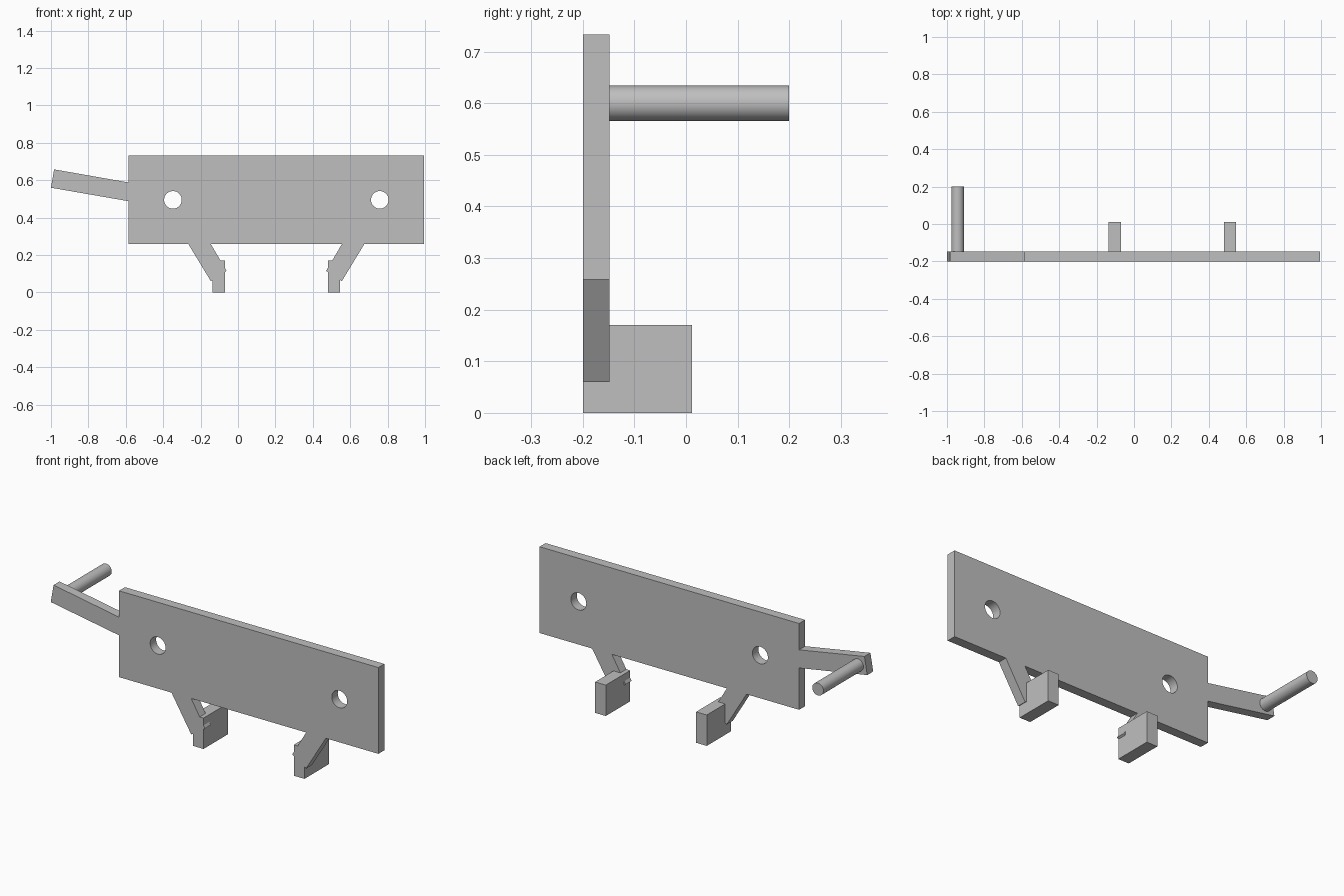
import bpy, bmesh, math
from mathutils import Matrix, Vector

cube = bpy.data.objects.get("Cube")
if cube:
    bpy.data.objects.remove(cube, do_unlink=True)

GREY = (0.52, 0.52, 0.52, 1)
metal = bpy.data.materials.new("plain grey")
metal.use_nodes = True
metal.diffuse_color = GREY
metal.node_tree.nodes["Principled BSDF"].inputs["Base Color"].default_value = GREY

FRONT, BACK = -0.2, -0.148   # thickness of the flat parts
CENTRE = 0.205               # mirror line of plate, holes and feet


def finish(name, bm):
    bmesh.ops.recalc_face_normals(bm, faces=bm.faces)
    mesh = bpy.data.meshes.new(name)
    bm.to_mesh(mesh)
    bm.free()
    mesh.materials.append(metal)
    obj = bpy.data.objects.new(name, mesh)
    bpy.context.collection.objects.link(obj)
    return obj


def extrude(name, profile, y0=FRONT, y1=BACK):
    """Extrude an (x, z) outline along y."""
    bm = bmesh.new()
    face = bm.faces.new([bm.verts.new((x, y0, z)) for x, z in profile])
    moved = bmesh.ops.extrude_face_region(bm, geom=[face])["geom"]
    verts = [v for v in moved if isinstance(v, bmesh.types.BMVert)]
    bmesh.ops.translate(bm, verts=verts, vec=(0, y1 - y0, 0))
    return finish(name, bm)


def rod(name, x, z, radius, y0, y1):
    """Round bar along y."""
    bm = bmesh.new()
    place = Matrix.Translation(Vector((x, (y0 + y1) / 2, z))) @ Matrix.Rotation(math.pi / 2, 4, "X")
    bmesh.ops.create_cone(bm, cap_ends=True, segments=48, radius1=radius,
                          radius2=radius, depth=y1 - y0, matrix=place)
    return finish(name, bm)


def smooth(obj):
    bpy.ops.object.select_all(action="DESELECT")
    obj.select_set(True)
    bpy.context.view_layer.objects.active = obj
    bpy.ops.object.shade_smooth_by_angle(angle=math.radians(30))


# Main plate with two round holes
plate = extrude("main_plate", [(CENTRE - 0.79, 0.258), (CENTRE + 0.79, 0.258),
                               (CENTRE + 0.79, 0.733), (CENTRE - 0.79, 0.733)])
for side in (-1, 1):
    cutter = rod("hole_cutter", CENTRE + side * 0.553, 0.495, 0.047, -0.3, 0)
    cut = plate.modifiers.new("hole", "BOOLEAN")
    cut.operation = "DIFFERENCE"
    cut.solver = "EXACT"
    cut.object = cutter
    bpy.context.view_layer.objects.active = plate
    bpy.ops.object.modifier_apply(modifier=cut.name)
    bpy.data.objects.remove(cutter, do_unlink=True)
smooth(plate)

# Slanted side arm and its handle peg
extrude("side_arm", [(-1, 0.56), (-0.585, 0.488), (-0.585, 0.588), (-0.983, 0.658)])
smooth(rod("handle_peg", -0.943, 0.6, 0.034, BACK, 0.2))

# Mirrored slanted legs with block feet
for side, label in ((-1, "right"), (1, "left")):
    def outline(points):
        return [(CENTRE + side * x, z) for x, z in points]
    extrude(label + "_leg", outline([(0.47, 0.258), (0.35, 0.258), (0.266, 0.115), (0.35, 0.06)]))
    extrude(label + "_foot", outline([(0.275, 0), (0.34, 0), (0.34, 0.17), (0.275, 0.17)]), FRONT, 0.012)
